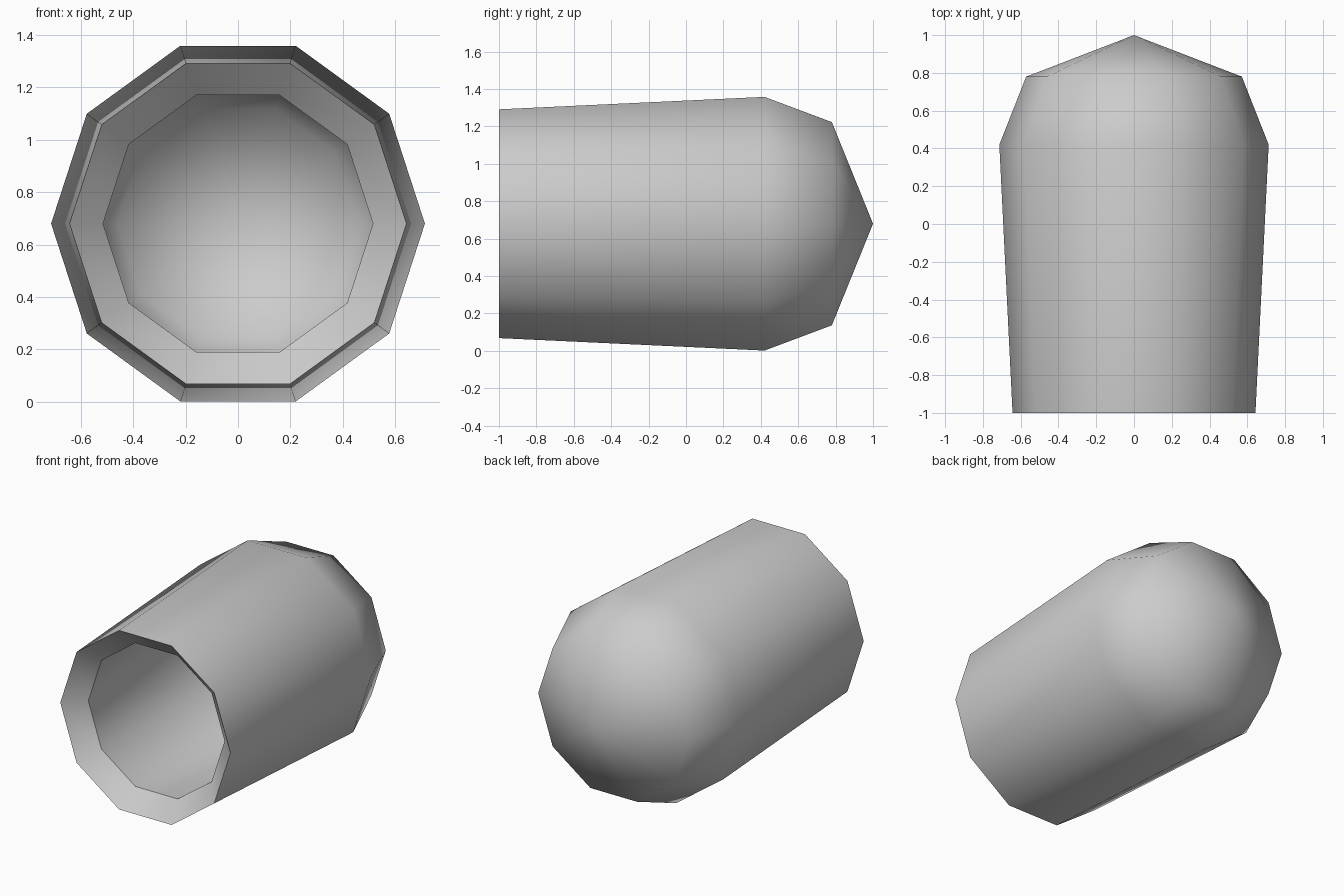
import bpy
import bmesh
from math import cos, sin, tau

SIDES = 10
AXIS_Z = 0.68

cube = bpy.data.objects.get("Cube")
if cube:
    bpy.data.objects.remove(cube)

# Plain grey material
grey = bpy.data.materials.new("plain_grey")
grey.use_nodes = True
colour = (0.6, 0.6, 0.6, 1)
grey.diffuse_color = colour
grey.node_tree.nodes["Principled BSDF"].inputs["Base Color"].default_value = colour

# Closed profile as (radius, y): outer tip, outer wall, rim, inner wall, inner tip
profile = [
    (0, 1.0), (0.571, 0.78), (0.713, 0.42), (0.643, -1.0),
    (0.515, -0.88), (0.575, 0.37), (0.46, 0.66), (0, 0.84),
]
SHARP_RINGS = (3, 4)   # front rim and inner edge of the bevelled lip

bm = bmesh.new()
rings = []
for radius, y in profile:
    count = SIDES if radius else 1
    rings.append([
        bm.verts.new((radius * cos(tau * i / SIDES), y, AXIS_Z + radius * sin(tau * i / SIDES)))
        for i in range(count)
    ])

# Bridge neighbouring rings, with triangle fans at the tips
for a, b in zip(rings, rings[1:]):
    for i in range(SIDES):
        j = (i + 1) % SIDES
        corners = [a[i % len(a)], a[j % len(a)], b[j % len(b)], b[i % len(b)]]
        bm.faces.new(list(dict.fromkeys(corners))).smooth = True

# Crisp edges around the opening
for k in SHARP_RINGS:
    for i in range(SIDES):
        bm.edges.get((rings[k][i], rings[k][(i + 1) % SIDES])).smooth = False

bmesh.ops.recalc_face_normals(bm, faces=bm.faces[:])
mesh = bpy.data.meshes.new("hollow_shell")
bm.to_mesh(mesh)
bm.free()
mesh.materials.append(grey)
shell = bpy.data.objects.new("hollow_shell", mesh)
bpy.context.collection.objects.link(shell)
